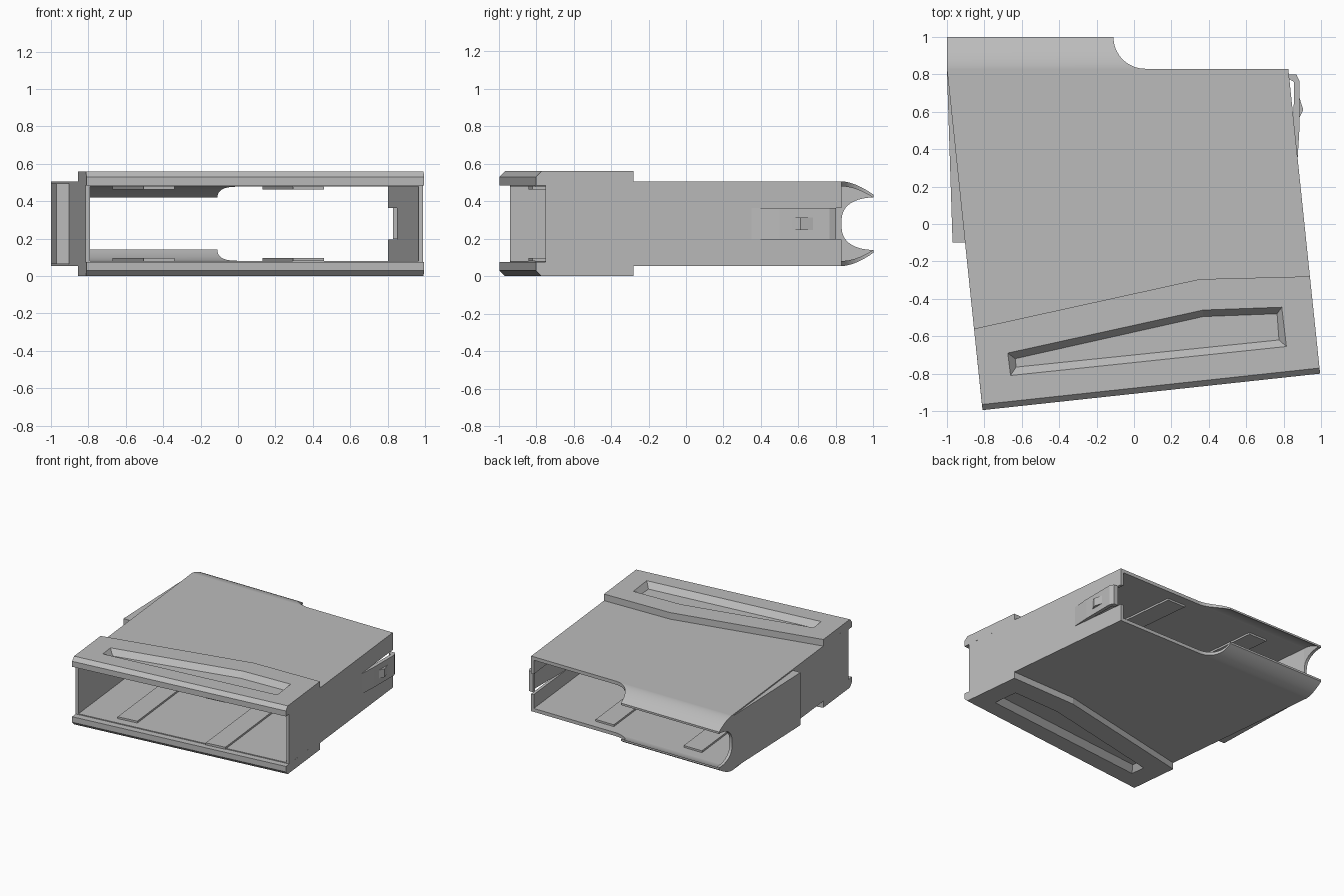
import bpy, bmesh, math

if "Cube" in bpy.data.objects:
    bpy.data.objects.remove(bpy.data.objects["Cube"], do_unlink=True)

MID = 0.28      # height of the horizontal symmetry plane
THICK = 0.024   # side wall thickness
BACK = 0.83     # rear edge of the shell

grey = bpy.data.materials.new("plain grey")
grey.use_nodes = True
grey.diffuse_color = (0.5, 0.5, 0.5, 1)
grey.node_tree.nodes["Principled BSDF"].inputs["Base Color"].default_value = (0.5, 0.5, 0.5, 1)


def loft(name, rings, mirror=False, smooth=False):
    """Join equal-sized rings of points into a capped solid, heights relative to MID."""
    bm = bmesh.new()
    loops = [[bm.verts.new(p) for p in ring] for ring in rings]
    n = len(loops[0])
    for a, b in zip(loops, loops[1:]):
        for i in range(n):
            j = (i + 1) % n
            bm.faces.new((a[i], a[j], b[j], b[i]))
    bm.faces.new(loops[0][::-1])
    bm.faces.new(loops[-1])
    bmesh.ops.recalc_face_normals(bm, faces=bm.faces)
    mesh = bpy.data.meshes.new(name)
    bm.to_mesh(mesh)
    bm.free()
    mesh.materials.append(grey)
    ob = bpy.data.objects.new(name, mesh)
    ob.location.z = MID
    bpy.context.collection.objects.link(ob)
    if smooth:
        bpy.ops.object.select_all(action='DESELECT')
        ob.select_set(True)
        bpy.context.view_layer.objects.active = ob
        bpy.ops.object.shade_smooth_by_angle(angle=math.radians(30))
    if mirror:
        mod = ob.modifiers.new("mirror_top_to_bottom", 'MIRROR')
        mod.use_axis = (False, False, True)
    return ob


def at(plan, h):
    return [(x, y, h) for x, y in plan]


def prism(name, plan, h0, h1, mirror=False):
    return loft(name, [at(plan, h0), at(plan, h1)], mirror)


# Slanted side lines of the plan
def right_x(y):
    return -1 + 0.104 * (BACK - y)


def left_x(y):
    return 0.825 + 0.104 * (BACK - y)


def wall(name, side, y0, y1, h0, h1, inward, mirror=False):
    plan = [(side(y0), y0), (side(y1), y1),
            (side(y1) + inward, y1), (side(y0) + inward, y0)]
    return prism(name, plan, h0, h1, mirror)


# Top and bottom panels
prism("main_panel", [(right_x(BACK), BACK), (left_x(BACK), BACK),
                     (left_x(-0.75), -0.75), (right_x(-0.94), -0.94)], 0.198, 0.226, True)

# Side walls, the left one notched for the clip
wall("right_wall", right_x, BACK, -0.94, -0.2, 0.2, THICK)
wall("left_wall", left_x, 0.35, -0.75, -0.2, 0.2, -THICK)
wall("left_wall_rear", left_x, BACK, 0.35, 0.084, 0.2, -THICK, True)

# Raised front band with chamfered lip and recessed grip
rear_edge = [(right_x(-0.56), -0.56), (0.35, -0.295), (left_x(-0.28), -0.28)]
lip = rear_edge + [(0.995, -0.8), (-0.81, -0.995)]
chamfer = rear_edge + [(0.992, -0.77), (-0.813, -0.965)]
recess = [(-0.675, -0.69), (0.37, -0.46), (0.79, -0.445), (0.815, -0.655), (-0.66, -0.81)]
recess_floor = [(-0.635, -0.72), (0.37, -0.495), (0.765, -0.48), (0.775, -0.62), (-0.63, -0.765)]
loft("front_band", [at(lip, 0.205), at(lip, 0.25), at(chamfer, 0.28),
                    at(recess, 0.28), at(recess_floor, 0.235)], True)

# Inner guide ribs
for name, x in (("right_rib", -0.67), ("left_rib", 0.13)):
    prism(name, [(x, 0.75), (x + 0.165, 0.75), (x + 0.33, -0.82), (x + 0.165, -0.84)],
          0.183, 0.2, True)

# Curved rear flaps and the scooped end of the right wall
flap, scoop = [], []
STEPS = 16
for i in range(STEPS + 1):
    t = math.pi / 2 * i / STEPS
    u = 1 - math.cos(t)
    y = BACK + 0.17 * u
    edge = 0.06 - 0.17 * math.sin(t)
    outer = 0.226 - 0.071 * u ** 1.7
    inner = outer - 0.028 + 0.012 * u
    cut = 0.14 * (1 - (1 - u) ** 2) ** 0.35
    for rings, x, low in ((flap, edge, inner), (scoop, -1 + THICK, min(cut, inner))):
        rings.append([(-1, y, outer), (x, y, outer), (x, y, low), (-1, y, low)])
loft("rear_flap", flap, True, True)
loft("right_wall_scoop", scoop, True, True)

# Wedge on the right side
prism("side_wedge", [(-1, 0.82), (-0.97, -0.1), (right_x(-0.1) + 0.01, -0.1),
                     (right_x(0.82) + 0.01, 0.82)], -0.216, 0.216)

# Spring clip and its catch on the left side
prism("side_clip", [(0.875, 0.35), (0.884, 0.5), (0.884, 0.765), (0.868, 0.8),
                    (0.83, 0.8), (0.83, 0.775), (0.855, 0.76), (0.852, 0.35)], -0.083, 0.083)
prism("clip_catch", [(0.88, 0.69), (0.905, 0.61), (0.88, 0.56)], -0.034, 0.034)
